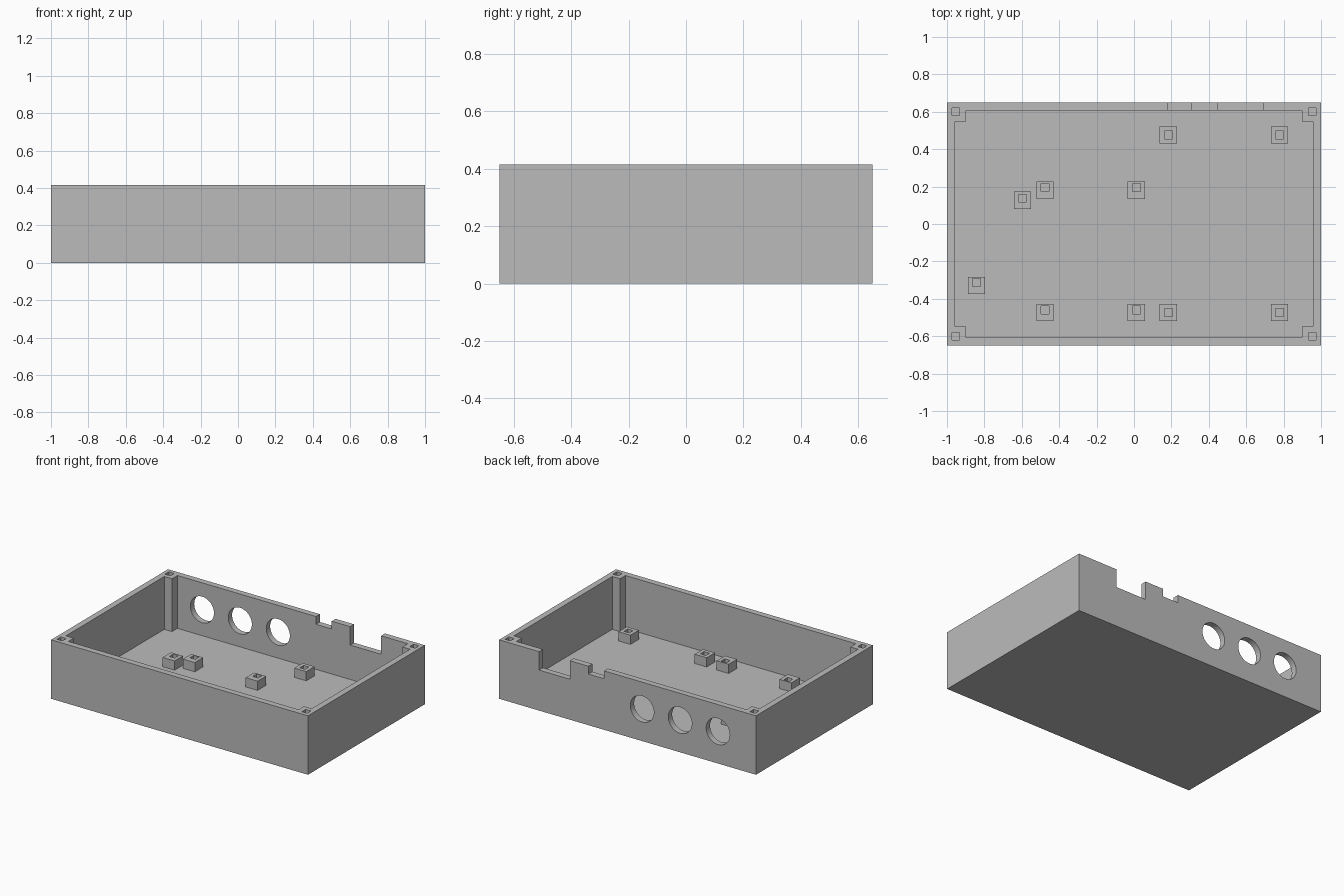
import bpy
import bmesh
from math import radians
from mathutils import Matrix, Vector

cube = bpy.data.objects.get("Cube")
if cube:
    bpy.data.objects.remove(cube, do_unlink=True)

LENGTH, WIDTH, HEIGHT = 2.0, 1.3, 0.415
WALL, FLOOR = 0.043, 0.043
POST = 0.103            # corner post size, measured from the outside
PEG, PEG_TOP, BORE = 0.093, 0.108, 0.042

grey = bpy.data.materials.new("grey plastic")
grey.use_nodes = True
colour = (0.5, 0.5, 0.5, 1)
grey.diffuse_color = colour
grey.node_tree.nodes["Principled BSDF"].inputs["Base Color"].default_value = colour


def finish(name, bm):
    bmesh.ops.recalc_face_normals(bm, faces=bm.faces)
    mesh = bpy.data.meshes.new(name)
    bm.to_mesh(mesh)
    bm.free()
    mesh.materials.append(grey)
    obj = bpy.data.objects.new(name, mesh)
    bpy.context.collection.objects.link(obj)
    return obj


def box(name, low, high):
    bm = bmesh.new()
    low, high = Vector(low), Vector(high)
    size = Matrix.Diagonal((*(high - low), 1))
    bmesh.ops.create_cube(bm, size=1, matrix=Matrix.Translation((low + high) / 2) @ size)
    return finish(name, bm)


def square_bore(x, y, bottom, top):
    h = BORE / 2
    return box("bore_cutter", (x - h, y - h, bottom), (x + h, y + h, top + 0.05))


def prism(name, outline, bottom, top):
    bm = bmesh.new()
    face = bm.faces.new([bm.verts.new((x, y, bottom)) for x, y in outline])
    side = bmesh.ops.extrude_face_region(bm, geom=[face])["geom"]
    verts = [v for v in side if isinstance(v, bmesh.types.BMVert)]
    bmesh.ops.translate(bm, verts=verts, vec=(0, 0, top - bottom))
    return finish(name, bm)


def cut(target, cutter):
    mod = target.modifiers.new("cut", "BOOLEAN")
    mod.operation, mod.solver, mod.object = "DIFFERENCE", "EXACT", cutter
    bpy.context.view_layer.objects.active = target
    bpy.ops.object.modifier_apply(modifier=mod.name)
    bpy.data.objects.remove(cutter, do_unlink=True)


# Open tray: the cavity outline steps inwards to leave the corner posts
hx, hy = LENGTH / 2, WIDTH / 2
case = box("case", (-hx, -hy, 0), (hx, hy, HEIGHT))
ix, iy, px, py = hx - WALL, hy - WALL, hx - POST, hy - POST
corner = [(ix, py), (px, py), (px, iy)]
outline = []
for sx, sy in ((1, 1), (-1, 1), (-1, -1), (1, -1)):
    points = [(sx * x, sy * y) for x, y in corner]
    outline += points if sx * sy > 0 else points[::-1]
cut(case, prism("cavity_cutter", outline, FLOOR, HEIGHT + 0.1))

# Screw bores in the corner posts
for sx in (-1, 1):
    for sy in (-1, 1):
        cut(case, square_bore(sx * 0.953, sy * 0.6, FLOOR, HEIGHT))

# Notches in the back rim
for left, right, bottom in ((0.182, 0.305, 0.36), (0.449, 0.69, 0.285)):
    cut(case, box("notch_cutter", (left, iy - 0.02, bottom), (right, hy + 0.05, HEIGHT + 0.1)))

# Round openings in the back wall
for x in (-0.704, -0.409, -0.113):
    bm = bmesh.new()
    place = Matrix.Translation((x, hy, 0.226)) @ Matrix.Rotation(radians(90), 4, "X")
    bmesh.ops.create_cone(bm, cap_ends=True, segments=64, radius1=0.092,
                          radius2=0.092, depth=0.2, matrix=place)
    cut(case, finish("round_cutter", bm))

bpy.ops.object.select_all(action="DESELECT")
case.select_set(True)
bpy.context.view_layer.objects.active = case
bpy.ops.object.shade_smooth_by_angle(angle=radians(30))

# Board standoffs: position and how far the bore sits off centre
standoffs = [
    (0.184, 0.476, 0), (0.778, 0.476, 0), (0.184, -0.473, 0), (0.778, -0.473, 0),
    (-0.476, 0.18, 0.016), (0.013, 0.18, 0.016),
    (-0.476, -0.473, 0.014), (0.013, -0.473, 0.014),
    (-0.596, 0.126, 0.012), (-0.842, -0.329, 0.016),
]
for x, y, shift in standoffs:
    h = PEG / 2
    peg = box("standoff", (x - h, y - h, FLOOR), (x + h, y + h, PEG_TOP))
    cut(peg, square_bore(x, y + shift, FLOOR - 0.02, PEG_TOP))
